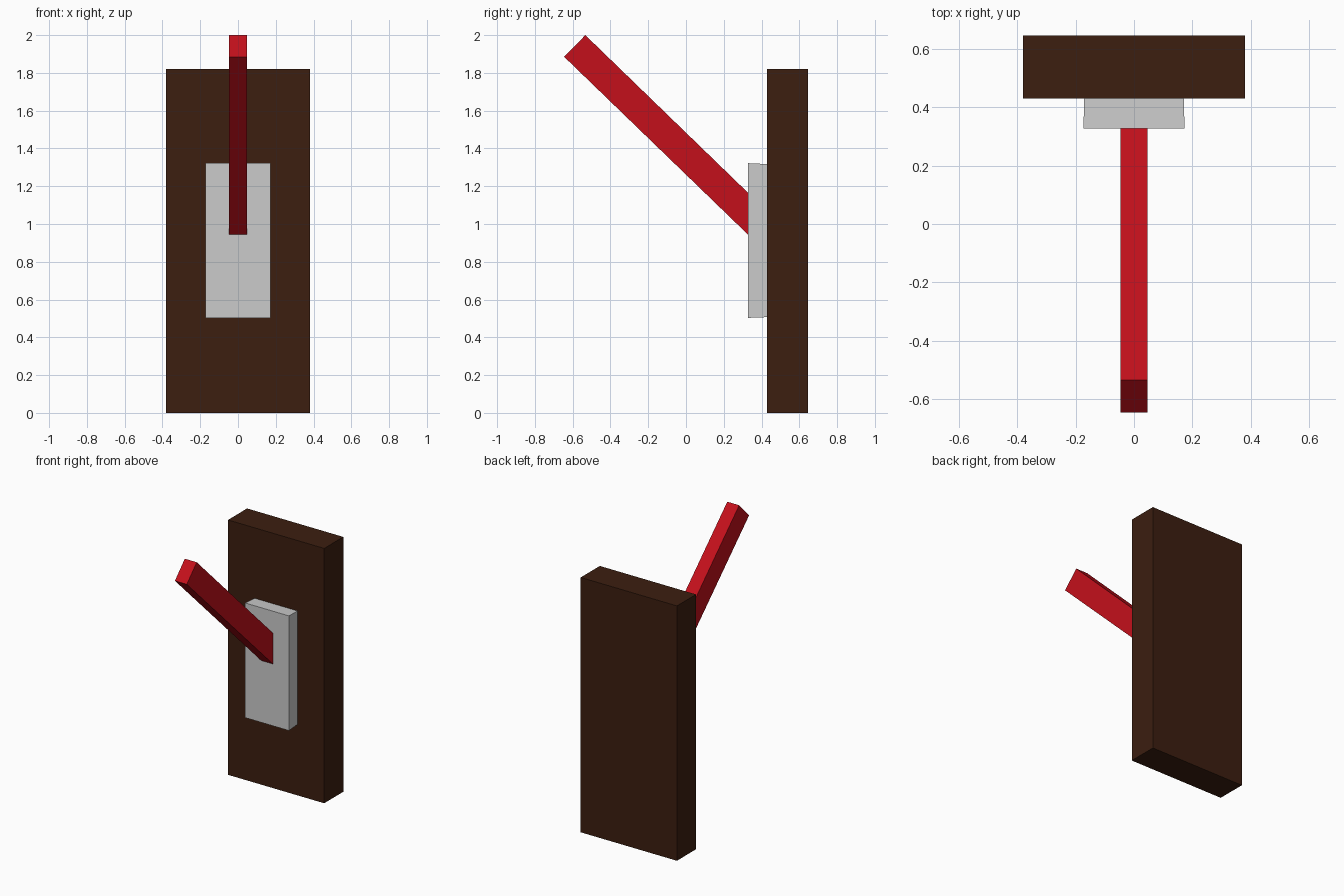
import bpy, bmesh

if "Cube" in bpy.data.objects:
    bpy.data.objects.remove(bpy.data.objects["Cube"])


def material(name, rgb):
    mat = bpy.data.materials.new(name)
    mat.diffuse_color = (*rgb, 1)
    mat.use_nodes = True
    mat.node_tree.nodes["Principled BSDF"].inputs["Base Color"].default_value = mat.diffuse_color
    return mat


def loft(name, start, end, mat=None):
    """Solid joining two matching outlines."""
    bm = bmesh.new()
    a = [bm.verts.new(p) for p in start]
    b = [bm.verts.new(p) for p in end]
    bm.faces.new(a)
    bm.faces.new(b[::-1])
    n = len(a)
    for i in range(n):
        j = (i + 1) % n
        bm.faces.new((a[i], b[i], b[j], a[j]))
    bmesh.ops.recalc_face_normals(bm, faces=bm.faces)
    mesh = bpy.data.meshes.new(name)
    bm.to_mesh(mesh)
    bm.free()
    obj = bpy.data.objects.new(name, mesh)
    bpy.context.collection.objects.link(obj)
    if mat:
        mesh.materials.append(mat)
    return obj


def rect(hx, y, z0, z1):
    return [(-hx, y, z0), (hx, y, z0), (hx, y, z1), (-hx, y, z1)]


brown = material("dark_wood", (0.045, 0.013, 0.005))
red = material("red_paint", (0.55, 0.005, 0.011))

# Upright backing board
loft("backing_board", rect(0.38, 0.43, 0, 1.82), rect(0.38, 0.645, 0, 1.82), brown)

# Mounting plate, very slightly wider at the front
loft("mounting_plate", rect(0.173, 0.327, 0.503, 1.322), rect(0.17, 0.432, 0.507, 1.317))

# Slanted lever, its square lower end buried in the plate
side = [(-0.645, 1.885), (-0.533, 2.0), (0.435, 1.062), (0.327, 0.945)]
loft("lever", [(-0.047, y, z) for y, z in side], [(0.047, y, z) for y, z in side], red)
